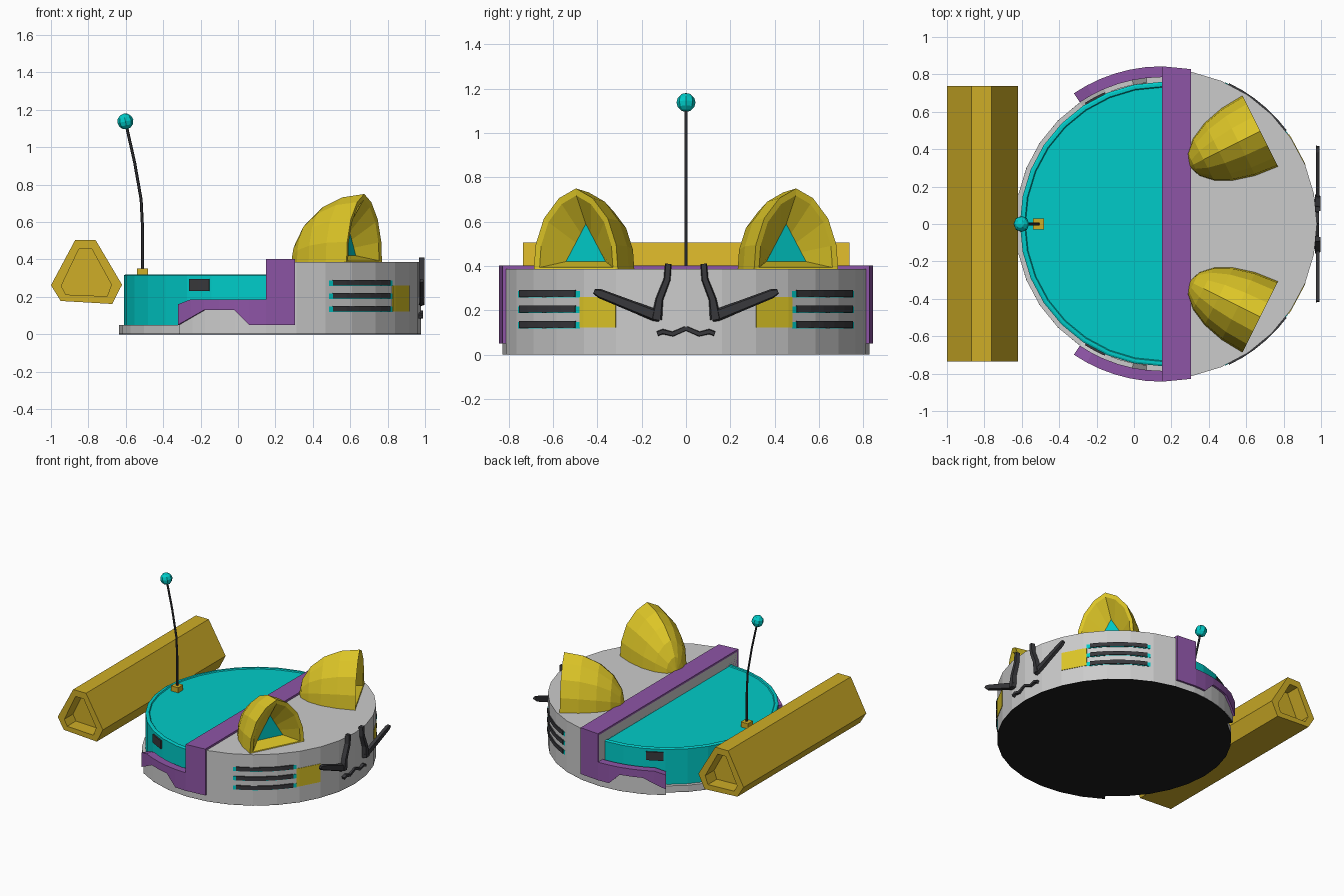
import bpy, bmesh
from math import sin, cos, acos, radians, pi, degrees
from mathutils import Vector

if "Cube" in bpy.data.objects:
    bpy.data.objects.remove(bpy.data.objects["Cube"])

CX = 0.15  # x centre of the round body


def mat(name, c):
    m = bpy.data.materials.new(name)
    m.diffuse_color = (*c, 1)
    m.use_nodes = True
    m.node_tree.nodes["Principled BSDF"].inputs["Base Color"].default_value = m.diffuse_color
    return m


GOLD = mat("gold", (0.72, 0.56, 0.02))
BRASS = mat("brass", (0.62, 0.42, 0.02))
CYAN = mat("cyan", (0.0, 0.6, 0.58))
PURPLE = mat("purple", (0.27, 0.09, 0.38))
DARK = mat("dark", (0.04, 0.04, 0.045))
BLACK = mat("black", (0.012, 0.012, 0.012))


def loft(name, rings, m=None, cap=(True, True), closed=False):
    """Skin a list of equal-length closed rings."""
    bm = bmesh.new()
    vs = [[bm.verts.new(p) for p in r] for r in rings]
    n = len(vs[0])
    pairs = list(zip(vs, vs[1:])) + ([(vs[-1], vs[0])] if closed else [])
    for a, b in pairs:
        for i in range(n):
            j = (i + 1) % n
            bm.faces.new((a[i], a[j], b[j], b[i]))
    if not closed and cap[0]:
        bm.faces.new(vs[0][::-1])
    if not closed and cap[1]:
        bm.faces.new(vs[-1])
    bmesh.ops.remove_doubles(bm, verts=bm.verts, dist=1e-5)
    bmesh.ops.recalc_face_normals(bm, faces=bm.faces)
    me = bpy.data.meshes.new(name)
    bm.to_mesh(me)
    bm.free()
    if m:
        me.materials.append(m)
    o = bpy.data.objects.new(name, me)
    bpy.context.collection.objects.link(o)
    return o


def circ(r, a, z):
    return (CX + r * cos(radians(a)), r * sin(radians(a)), z)


def arc_pts(r, a0, a1, n, z):
    return [circ(r, a0 + (a1 - a0) * i / n, z) for i in range(n + 1)]


def arc_block(name, r0, r1, stations, m=None):
    """Curved block; stations are (angle, z low, z high)."""
    return loft(name, [[circ(r0, a, lo), circ(r1, a, lo), circ(r1, a, hi), circ(r0, a, hi)]
                       for a, lo, hi in stations], m)


def even(a0, a1, n, lo, hi):
    return [(a0 + (a1 - a0) * i / n, lo, hi) for i in range(n + 1)]


def ang(x, r=0.84):
    return degrees(acos((x - CX) / r))


def box(name, lo, hi, m):
    return loft(name, [[(lo[0], lo[1], z), (hi[0], lo[1], z), (hi[0], hi[1], z), (lo[0], hi[1], z)]
                       for z in (lo[2], hi[2])], m)


# Grey body: tall front half, low rear base, black underside
loft("front_body", [arc_pts(0.828, -90, 90, 16, z) for z in (0.003, 0.387)])
loft("rear_base", [arc_pts(0.785, 90, 270, 16, z) for z in (0.003, 0.05)])
AS = ang(-0.32)
loft("underside", [arc_pts(0.828, -AS, AS, 22, z) + arc_pts(0.785, AS, 360 - AS, 10, z)
                   for z in (0, 0.003)], BLACK)

# Cyan rear deck with a shallow rim
loft("rear_deck", [arc_pts(r, 90, 270, 16, z) for r, z in
                   ((0.76, 0.05), (0.76, 0.315), (0.75, 0.32), (0.735, 0.32), (0.73, 0.313))], CYAN)

# Purple cross band
loft("cross_band", [[(CX, -0.843, z), (0.305, -0.828, z), (0.305, 0.828, z), (CX, 0.843, z)]
                    for z in (0.05, 0.402)], PURPLE)

for s, side in ((1, "left"), (-1, "right")):
    # Purple side trim with a raised notch, and grey skirt behind it
    trim = [(0.15, 0.05), (0.06, 0.05), (-0.02, 0.13), (-0.1, 0.13), (-0.18, 0.13), (-0.25, 0.09), (-0.32, 0.05)]
    arc_block(side + "_trim", 0.785, 0.843,
              [(s * ang(x), z, 0.187 if x > -0.3 else 0.16) for x, z in trim], PURPLE)
    arc_block(side + "_skirt", 0.76, 0.828,
              [(s * ang(x), 0.003, z + 0.002) for x, z in trim])
    # Dark window on the rear deck
    arc_block(side + "_window", 0.74, 0.768, even(s * 113.5, s * 122.5, 2, 0.232, 0.295), DARK)
    # Vent slats with cyan strips showing at the ends, and a yellow panel
    for i, z in enumerate((0.135, 0.205, 0.275)):
        arc_block(f"{side}_vent_{i}", 0.80, 0.834, even(s * 37, s * 64.5, 5, z - 0.014, z + 0.016), DARK)
        arc_block(f"{side}_vent_strip_{i}", 0.80, 0.829, even(s * 35.3, s * 66, 6, z - 0.017, z + 0.013), CYAN)
    arc_block(side + "_panel", 0.80, 0.831, [(s * a, 0.122, 0.26) for a in (22.5, 33.75, 35.3)], GOLD)

    # Ear: hollow pointed half dome facing forward and outward
    half = [(1, 0), (0.96, 0.3), (0.76, 0.63), (0.4, 0.88), (0, 1)]
    arch = half + [(-u, h) for u, h in half[-2::-1]]

    def place(u, d, h):
        return (0.675 + 0.447 * u - 0.894 * d, s * (0.497 - 0.894 * u - 0.447 * d), 0.385 + h)

    def ring(w, ht, d, lift=0.0):
        return [place(u * w, d, lift + h * ht) for u, h in arch]

    tri = [place(0.1 * (1 - i / 4 if i <= 4 else -(i / 4 - 1)), 0.1,
                 0.035 + 0.17 * (1 - abs(1 - i / 4))) for i in range(9)]
    rings = [ring(0.212 * cos(f), 0.365 * cos(f), 0.42 * sin(f))
             for f in [radians(a) for a in (88, 72, 54, 36, 18, 0)]]
    rings += [ring(0.185, 0.325, 0.004, 0.008), tri]
    loft(side + "_ear", rings, GOLD, cap=(True, False))
    loft(side + "_ear_inside", [tri, [Vector(p) + Vector((-0.01, -s * 0.005, 0)) for p in tri]], CYAN)

    # Brow and nose bars on the face
    def strip(name, pts, x0, x1):
        rs = []
        for i, (y, z, w) in enumerate(pts):
            a, b = pts[max(i - 1, 0)], pts[min(i + 1, len(pts) - 1)]
            t = Vector((b[0] - a[0], b[1] - a[1])).normalized() * w / 2
            rs.append([(x, s * (y - k * t.y), z + k * t.x)
                       for x, k in ((x0, -1), (x1, -0.7), (x1, 0.7), (x0, 1))])
        loft(name, rs, DARK)

    strip(side + "_nose", [(0.08, 0.41, 0.03), (0.085, 0.34, 0.032), (0.12, 0.25, 0.035), (0.133, 0.16, 0.05)],
          0.968, 0.998)
    strip(side + "_brow", [(0.115, 0.17, 0.045), (0.14, 0.178, 0.055), (0.39, 0.276, 0.042), (0.415, 0.286, 0.02)],
          0.972, 0.992)
    strip(side + "_mouth", [(0, 0.119, 0.025), (0.06, 0.093, 0.025), (0.105, 0.104, 0.025), (0.13, 0.094, 0.022)],
          0.965, 0.988)

# Rear engine: six-sided bar with a recess at each end
outer = [(-0.87, 0.505), (-0.762, 0.505), (-0.62, 0.265), (-0.672, 0.162), (-0.948, 0.178), (-1.0, 0.262)]
inner = [(-0.85, 0.457), (-0.782, 0.457), (-0.677, 0.265), (-0.70, 0.203), (-0.92, 0.212), (-0.945, 0.258)]
loft("rear_engine", [[(x, y, z) for x, z in p] for p, y in
                     ((inner, -0.63), (inner, -0.735), (outer, -0.735),
                      (outer, 0.737), (inner, 0.737), (inner, 0.63))], BRASS)

# Antenna: foot, bent rod and ball
box("antenna_foot", (-0.54, -0.03, 0.31), (-0.482, 0.03, 0.352), BRASS)
rod = [(-0.51, 0.34), (-0.51, 0.56), (-0.518, 0.72), (-0.553, 0.92), (-0.598, 1.12)]
loft("antenna_rod", [[(x + 0.008 * cos(k * pi / 3), 0.008 * sin(k * pi / 3), z) for k in range(6)]
                     for x, z in rod], DARK)
bpy.ops.mesh.primitive_uv_sphere_add(segments=8, ring_count=6, radius=0.043, location=(-0.602, 0, 1.138),
                                     rotation=(0, radians(-12), 0))
ball = bpy.context.object
ball.name = "antenna_ball"
ball.data.materials.append(CYAN)
